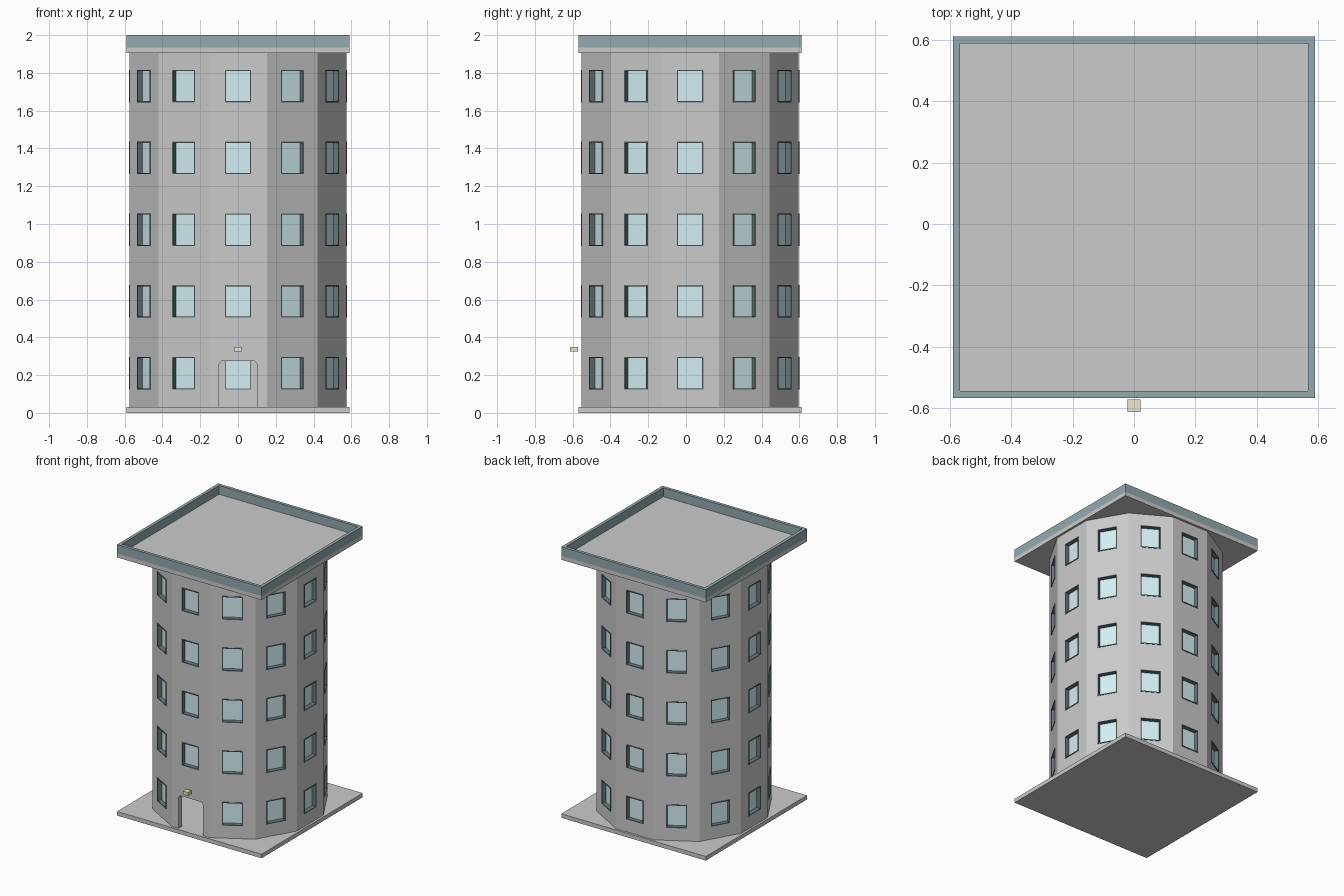
import bpy, bmesh, math
from mathutils import Matrix, Vector

if "Cube" in bpy.data.objects:
    bpy.data.objects.remove(bpy.data.objects["Cube"])

YC = 0.022            # tower axis sits slightly behind the origin
APOTHEM, WALL = 0.574, 0.04
SIDES, FLOORS = 12, 5
Z0, Z1 = 0.03, 1.905
WIN_W, WIN_H = 0.14, 0.172


def material(name, rgb):
    m = bpy.data.materials.new(name)
    m.diffuse_color = (*rgb, 1)
    m.use_nodes = True
    m.node_tree.nodes["Principled BSDF"].inputs["Base Color"].default_value = m.diffuse_color
    return m


slate = material("slate", (0.30, 0.40, 0.43))
dark = material("dark_frame", (0.14, 0.19, 0.21))
glass = material("glass", (0.66, 0.86, 0.90))
cream = material("cream", (0.85, 0.79, 0.62))


def add_box(bm, lo, hi, mat=Matrix()):
    lo, hi = Vector(lo), Vector(hi)
    size = hi - lo
    bmesh.ops.create_cube(bm, size=1, matrix=mat @ Matrix.Translation((lo + hi) / 2)
                          @ Matrix.Diagonal((*size, 1)))


def finish(bm, name, mat=None):
    bmesh.ops.recalc_face_normals(bm, faces=bm.faces)
    me = bpy.data.meshes.new(name)
    bm.to_mesh(me)
    bm.free()
    ob = bpy.data.objects.new(name, me)
    bpy.context.collection.objects.link(ob)
    if mat:
        me.materials.append(mat)
    return ob


def box(name, lo, hi, mat=None):
    bm = bmesh.new()
    add_box(bm, lo, hi)
    return finish(bm, name, mat)


# Window placements: local x along the facet, -y outward, origin on the wall surface
places = []
for k in range(SIDES):
    for f in range(FLOORS):
        if k == 0 and f == 0:      # the door takes this spot
            continue
        places.append(Matrix.Translation((0, YC, 0.21 + 0.38 * f))
                      @ Matrix.Rotation(2 * math.pi * k / SIDES, 4, 'Z')
                      @ Matrix.Translation((0, -APOTHEM, 0)))

# Hollow twelve-sided wall
bm = bmesh.new()
rings = []
for a, z in ((APOTHEM, Z0), (APOTHEM, Z1), (APOTHEM - WALL, Z1), (APOTHEM - WALL, Z0)):
    r = a / math.cos(math.pi / SIDES)
    angles = [2 * math.pi * (i + 0.5) / SIDES for i in range(SIDES)]
    rings.append([bm.verts.new((r * math.cos(t), YC + r * math.sin(t), z)) for t in angles])
for j in range(4):
    a, b = rings[j], rings[(j + 1) % 4]
    for i in range(SIDES):
        n = (i + 1) % SIDES
        bm.faces.new((a[i], a[n], b[n], b[i]))
wall = finish(bm, "tower_wall")

# Cutter: window openings and the clipped-corner doorway
bm = bmesh.new()
w, h = WIN_W / 2, WIN_H / 2
for m in places:
    add_box(bm, (-w, -0.03, -h), (w, 0.07, h), m)
door = [(-0.1, 0.0), (0.1, 0.0), (0.1, 0.258), (0.087, 0.275), (-0.087, 0.275), (-0.1, 0.258)]
yf = YC - APOTHEM
face = bm.faces.new([bm.verts.new((x, yf - 0.05, z)) for x, z in door])
ext = bmesh.ops.extrude_face_region(bm, geom=[face])
bmesh.ops.translate(bm, vec=(0, 0.13, 0),
                    verts=[v for v in ext["geom"] if isinstance(v, bmesh.types.BMVert)])
cutter = finish(bm, "opening_cutter")
cutter.hide_render = True
cutter.hide_viewport = True
mod = wall.modifiers.new("openings", 'BOOLEAN')
mod.object = cutter
mod.operation = 'DIFFERENCE'
mod.solver = 'EXACT'

# Window frames lining the openings, and recessed panes
frames, panes = bmesh.new(), bmesh.new()
t, out, deep = 0.006, -0.004, 0.042
for m in places:
    for s in (-1, 1):
        x0, x1 = sorted((s * w, s * (w - t)))
        add_box(frames, (x0, out, -h), (x1, deep, h), m)
        z0, z1 = sorted((s * h, s * (h - t)))
        add_box(frames, (-w + t, out, z0), (w - t, deep, z1), m)
    add_box(panes, (-w + t, 0.028, -h + t), (w - t, 0.041, h - t), m)
finish(frames, "window_frames", dark)
finish(panes, "window_panes", glass)

# Base plate and roof slab
H = 0.59
box("base_plate", (-H, YC - H, 0), (H, YC + H, Z0))
box("roof_slab", (-H, YC - H, Z1), (H, YC + H, 1.935))

# Parapet around the roof edge
P = H - 0.023
bm = bmesh.new()
for s in (-1, 1):
    a, b = sorted((s * H, s * P))
    add_box(bm, (-H, YC + a, 1.935), (H, YC + b, 2.0))
    add_box(bm, (a, YC - P, 1.935), (b, YC + P, 2.0))
finish(bm, "roof_parapet", slate)

# Lamp above the door
box("door_lamp", (-0.021, -0.613, 0.324), (0.021, -0.572, 0.35), cream)
